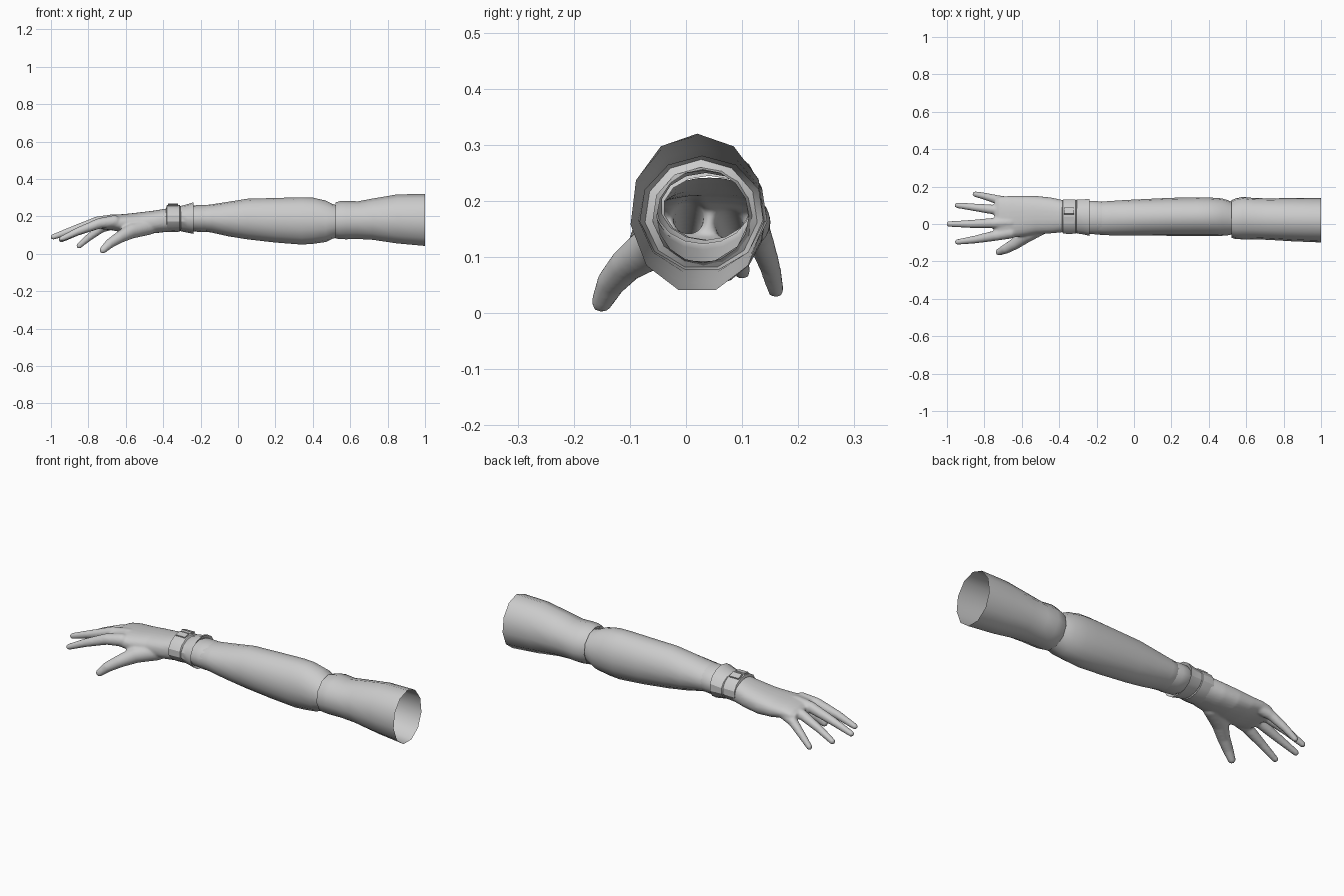
import bpy, bmesh, math
from mathutils import Vector, Matrix

grey = bpy.data.materials.new("light grey")
grey.diffuse_color = (0.6, 0.6, 0.6, 1)


def finish(bm, name, angle=40):
    bmesh.ops.recalc_face_normals(bm, faces=bm.faces)
    me = bpy.data.meshes.new(name)
    bm.to_mesh(me)
    bm.free()
    me.materials.append(grey)
    ob = bpy.data.objects.new(name, me)
    bpy.context.collection.objects.link(ob)
    bpy.ops.object.select_all(action='DESELECT')
    ob.select_set(True)
    bpy.context.view_layer.objects.active = ob
    bpy.ops.object.shade_smooth_by_angle(angle=math.radians(angle))
    return ob


def loft(bm, sections, n, cap=False, power=1.0):
    """Tube along x; each section is (x, y0, y1, z0, z1)."""
    rings = []
    for x, y0, y1, z0, z1 in sections:
        ring = []
        for i in range(n):
            a = 2 * math.pi * i / n
            s, c = math.sin(a), math.cos(a)
            s = math.copysign(abs(s) ** power, s)
            c = math.copysign(abs(c) ** power, c)
            ring.append(bm.verts.new((x, (y0 + y1) / 2 + s * (y1 - y0) / 2,
                                      (z0 + z1) / 2 + c * (z1 - z0) / 2)))
        rings.append(ring)
    for r, q in zip(rings, rings[1:]):
        for i in range(n):
            j = (i + 1) % n
            bm.faces.new((r[i], r[j], q[j], q[i]))
    if cap:
        bm.faces.new(rings[0])
        bm.faces.new(rings[-1])


def tube(name, sections, n, angle=40):
    bm = bmesh.new()
    loft(bm, sections, n)
    return finish(bm, name, angle)


def digit(bm, points):
    """Chain of rounded cones; each point is (x, y, z, radius)."""
    for p in points:
        bmesh.ops.create_icosphere(bm, subdivisions=3, radius=p[3],
                                   matrix=Matrix.Translation(p[:3]))
    for p, q in zip(points, points[1:]):
        a, b = Vector(p[:3]), Vector(q[:3])
        d = b - a
        m = Matrix.Translation((a + b) / 2) @ d.to_track_quat('Z', 'Y').to_matrix().to_4x4()
        bmesh.ops.create_cone(bm, cap_ends=True, segments=20, radius1=p[3],
                              radius2=q[3], depth=d.length, matrix=m)


# Upper sleeve, open, with an inward lip at the elbow
tube("upper_sleeve", [
    (1.00, -0.10, 0.14, 0.036, 0.32), (0.85, -0.094, 0.14, 0.05, 0.317),
    (0.72, -0.086, 0.138, 0.07, 0.295), (0.64, -0.083, 0.14, 0.075, 0.28),
    (0.58, -0.083, 0.146, 0.073, 0.283), (0.545, -0.082, 0.138, 0.074, 0.281),
    (0.52, -0.074, 0.128, 0.078, 0.274), (0.53, -0.06, 0.113, 0.09, 0.26)], 11)

# Forearm sleeve, open at both ends
tube("forearm_sleeve", [
    (0.54, -0.052, 0.112, 0.09, 0.256), (0.505, -0.06, 0.126, 0.08, 0.266),
    (0.47, -0.063, 0.137, 0.063, 0.284), (0.40, -0.063, 0.142, 0.053, 0.30),
    (0.34, -0.063, 0.143, 0.049, 0.302), (0.20, -0.063, 0.14, 0.06, 0.298),
    (0.05, -0.062, 0.133, 0.077, 0.294), (-0.05, -0.062, 0.128, 0.093, 0.278),
    (-0.14, -0.06, 0.122, 0.113, 0.264), (-0.19, -0.057, 0.118, 0.12, 0.258),
    (-0.195, -0.053, 0.114, 0.124, 0.254)], 16)

# Wrist parts: under-cuff, flared band, narrow strap
tube("under_cuff", [
    (-0.17, -0.056, 0.12, 0.115, 0.261), (-0.20, -0.058, 0.125, 0.115, 0.261),
    (-0.24, -0.055, 0.125, 0.12, 0.258), (-0.26, -0.045, 0.115, 0.13, 0.25)], 14)
tube("flared_band", [
    (-0.25, -0.05, 0.118, 0.122, 0.256), (-0.237, -0.066, 0.137, 0.106, 0.276),
    (-0.27, -0.058, 0.134, 0.113, 0.265), (-0.305, -0.053, 0.134, 0.12, 0.256),
    (-0.315, -0.042, 0.122, 0.13, 0.246)], 14, 30)
tube("wrist_strap", [
    (-0.30, -0.04, 0.122, 0.13, 0.245), (-0.312, -0.054, 0.132, 0.118, 0.26),
    (-0.345, -0.055, 0.133, 0.115, 0.262), (-0.38, -0.054, 0.132, 0.115, 0.26),
    (-0.384, -0.043, 0.124, 0.125, 0.246)], 14, 30)

# Thin fastening plates on the strap
for i, y in enumerate((0.02, 0.07)):
    bm = bmesh.new()
    bmesh.ops.create_cube(bm, size=1, matrix=Matrix.Translation((-0.347, y, 0.259))
                          @ Matrix.Rotation(-0.25 * (i * 2 - 0.7), 4, 'X')
                          @ Matrix.Diagonal((0.055, 0.035, 0.009, 1)))
    finish(bm, f"strap_plate_{i + 1}", 30)

# Hand: palm and digits fused into one skin
bm = bmesh.new()
loft(bm, [
    (-0.30, -0.035, 0.115, 0.13, 0.24), (-0.38, -0.044, 0.128, 0.117, 0.242),
    (-0.44, -0.05, 0.141, 0.11, 0.232), (-0.52, -0.053, 0.15, 0.104, 0.222),
    (-0.60, -0.066, 0.151, 0.11, 0.213), (-0.67, -0.075, 0.15, 0.125, 0.208),
    (-0.72, -0.075, 0.146, 0.13, 0.197), (-0.745, -0.06, 0.13, 0.14, 0.182)],
    28, cap=True, power=0.85)
digit(bm, [(-0.66, -0.045, 0.173, 0.033), (-0.74, -0.062, 0.163, 0.028),
           (-0.85, -0.083, 0.122, 0.021), (-0.943, -0.096, 0.08, 0.015)])
digit(bm, [(-0.66, 0.01, 0.178, 0.034), (-0.75, 0.005, 0.172, 0.028),
           (-0.88, 0.0, 0.128, 0.021), (-0.988, 0.0, 0.09, 0.015)])
digit(bm, [(-0.66, 0.065, 0.172, 0.033), (-0.75, 0.077, 0.158, 0.026),
           (-0.86, 0.09, 0.116, 0.02), (-0.945, 0.1, 0.075, 0.015)])
digit(bm, [(-0.65, 0.112, 0.165, 0.031), (-0.73, 0.13, 0.137, 0.024),
           (-0.80, 0.149, 0.085, 0.019), (-0.85, 0.16, 0.042, 0.015)])
digit(bm, [(-0.48, -0.005, 0.145, 0.045), (-0.57, -0.055, 0.122, 0.041),
           (-0.635, -0.105, 0.087, 0.031), (-0.685, -0.133, 0.055, 0.026),
           (-0.722, -0.15, 0.02, 0.019)])
hand = finish(bm, "hand", 180)
mod = hand.modifiers.new("fuse", 'REMESH')
mod.mode = 'VOXEL'
mod.voxel_size = 0.0065
mod = hand.modifiers.new("soften", 'SMOOTH')
mod.factor = 0.5
mod.iterations = 4
fused = bpy.data.meshes.new_from_object(hand.evaluated_get(bpy.context.evaluated_depsgraph_get()))
bpy.data.objects.remove(hand)
bm = bmesh.new()
bm.from_mesh(fused)
# Leave the wrist open, hidden inside the strap
bmesh.ops.delete(bm, geom=[f for f in bm.faces if f.calc_center_median().x > -0.365],
                 context='FACES')
finish(bm, "hand", 180)
